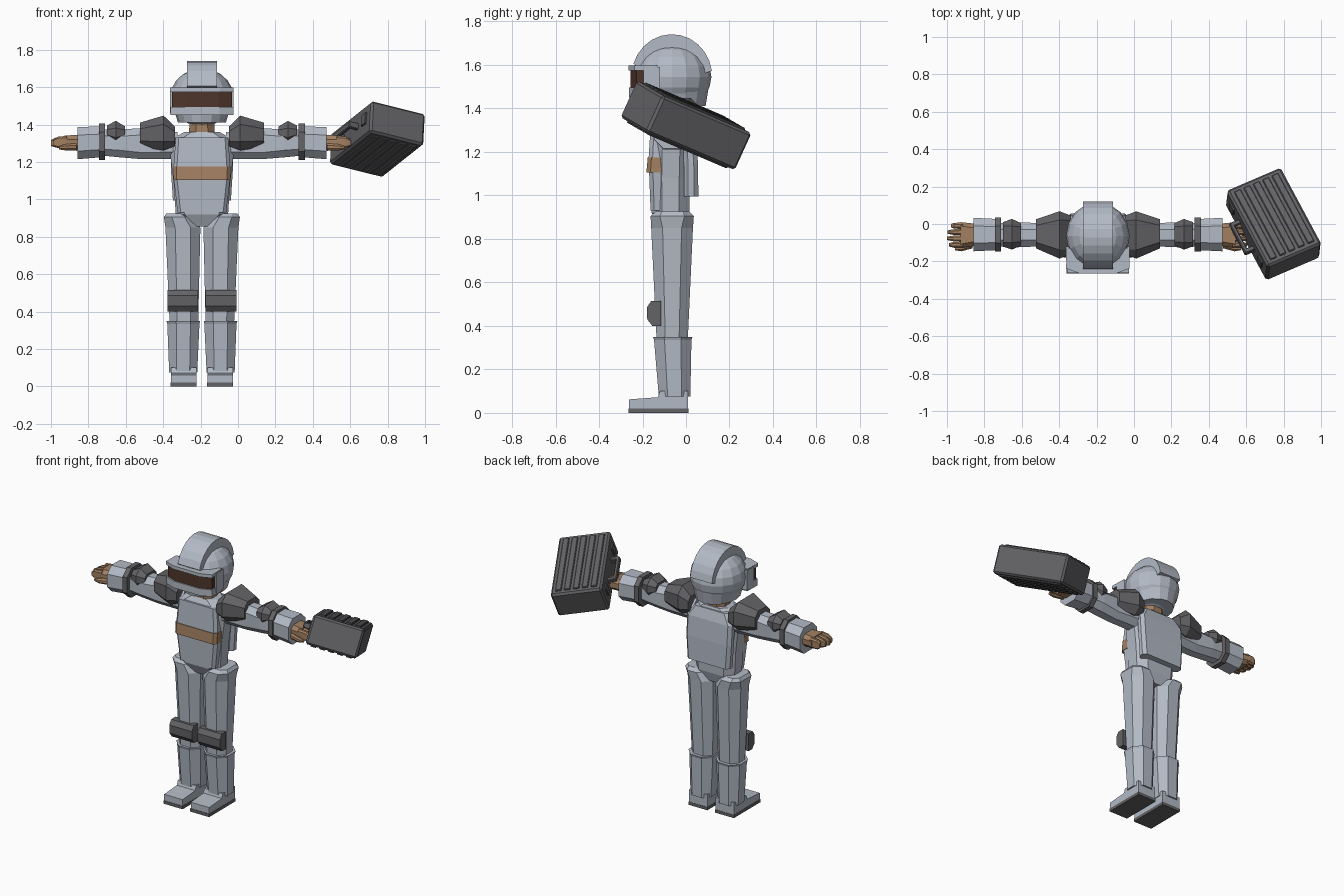
import bpy, bmesh, math
from mathutils import Matrix, Vector

if "Cube" in bpy.data.objects:
    bpy.data.objects.remove(bpy.data.objects["Cube"])

CX = -0.193          # body centre line
SIDES = (("left", 1), ("right", -1))


def material(name, rgb):
    m = bpy.data.materials.new(name)
    m.use_nodes = True
    col = (*rgb, 1)
    m.diffuse_color = col
    m.node_tree.nodes["Principled BSDF"].inputs["Base Color"].default_value = col
    return m


ARMOR = material("pale_grey_armor", (0.45, 0.49, 0.56))
DARK = material("dark_grey", (0.125, 0.122, 0.132))
TAN = material("tan_brown", (0.36, 0.215, 0.12))
VISOR = material("dark_brown_visor", (0.075, 0.036, 0.024))


def finish(name, bm, mat):
    bmesh.ops.recalc_face_normals(bm, faces=bm.faces)
    me = bpy.data.meshes.new(name)
    bm.to_mesh(me)
    bm.free()
    me.materials.append(mat)
    ob = bpy.data.objects.new(name, me)
    bpy.context.collection.objects.link(ob)
    return ob


def loft(name, rings, mat):
    """Skin a list of equal point rings and cap both ends."""
    bm = bmesh.new()
    rows = [[bm.verts.new(p) for p in r] for r in rings]
    n = len(rows[0])
    for a, b in zip(rows, rows[1:]):
        for i in range(n):
            j = (i + 1) % n
            bm.faces.new((a[i], a[j], b[j], b[i]))
    bm.faces.new(rows[0])
    bm.faces.new(rows[-1])
    return finish(name, bm, mat)


def octagon(u0, u1, v0, v1, cut):
    c = cut * min(u1 - u0, v1 - v0)
    return [(u0 + c, v0), (u1 - c, v0), (u1, v0 + c), (u1, v1 - c),
            (u1 - c, v1), (u0 + c, v1), (u0, v1 - c), (u0, v0 + c)]


def tower(name, rows, mat, s=1, cut=0.28):
    """Upright loft, rows of (z, x0, x1, y0, y1)."""
    return loft(name, [[(CX + s * u, v, z) for u, v in octagon(*r, cut)]
                       for z, *r in rows], mat)


def sleeve(name, rows, mat, s=1, cut=0.28):
    """Sideways loft, rows of (x, y0, y1, z0, z1)."""
    return loft(name, [[(CX + s * x, u, v) for u, v in octagon(*r, cut)]
                       for x, *r in rows], mat)


def prism(name, outline, z0, z1, mat):
    return loft(name, [[(CX + x, y, z) for x, y in outline] for z in (z0, z1)], mat)


def side_prism(name, outline, x0, x1, mat, s=1):
    return loft(name, [[(CX + s * x, y, z) for y, z in outline] for x in (x0, x1)], mat)


def block(name, centre, size, mat, frame, bevel=0.0):
    bm = bmesh.new()
    bmesh.ops.create_cube(bm, size=1, matrix=Matrix.Translation(centre) @ Matrix.Diagonal((*size, 1)))
    if bevel:
        bmesh.ops.bevel(bm, geom=bm.edges[:], offset=bevel, segments=1, affect='EDGES')
    bm.transform(frame)
    return finish(name, bm, mat)


# Helmet shell, skirt and crest
HY, HZ = -0.065, 1.545
bm = bmesh.new()
bmesh.ops.create_uvsphere(bm, u_segments=16, v_segments=10, radius=1)
bm.transform(Matrix.Translation((CX, HY, HZ)) @ Matrix.Diagonal((0.17, 0.182, 0.155, 1)))
finish("helmet_shell", bm, ARMOR)

def oval(rx, ry, z):
    return [(CX + rx * math.cos(t * math.pi / 8), HY + ry * math.sin(t * math.pi / 8), z)
            for t in range(16)]

loft("helmet_skirt", [oval(0.128, 0.155, 1.41), oval(0.155, 0.17, 1.5)], ARMOR)

crest = []
for i in range(12):
    t = math.radians(8 + i * 14)
    crest.append([(CX + x, HY + ry * math.cos(t), HZ + rz * math.sin(t))
                  for x, ry, rz in ((-0.08, 0.15, 0.12), (-0.08, 0.186, 0.196),
                                    (0.08, 0.186, 0.196), (0.08, 0.15, 0.12))])
loft("helmet_crest", crest, ARMOR)

# Face frame: brow, jaw and side posts around a wrapped visor
def face_outline(grow):
    half = [(0.155, -0.12), (0.158, -0.225), (0.085, -0.253)]
    pts = [(x + grow, y - grow) for x, y in half]
    return pts + [(-x, y) for x, y in reversed(pts)]

prism("visor_glass", face_outline(0.003), 1.475, 1.59, VISOR)
prism("visor_brow", face_outline(0.012), 1.575, 1.597, ARMOR)
prism("visor_jaw", face_outline(0.010), 1.45, 1.495, ARMOR)
for side, s in SIDES:
    side_prism(side + "_visor_post", [(-0.195, 1.46), (-0.195, 1.59), (-0.12, 1.59), (-0.12, 1.46)],
               0.12, 0.17, ARMOR, s)

# Neck and torso
tower("neck", [(1.32, -0.07, 0.07, -0.13, 0.0), (1.45, -0.065, 0.065, -0.13, 0.0)], TAN)
tower("torso", [(0.855, -0.08, 0.08, -0.125, -0.005),
                (0.92, -0.14, 0.14, -0.158, 0.015),
                (1.08, -0.15, 0.15, -0.163, 0.02),
                (1.26, -0.172, 0.172, -0.16, 0.025),
                (1.32, -0.165, 0.165, -0.155, 0.025),
                (1.36, -0.095, 0.095, -0.13, 0.01)], ARMOR)
tower("chest_plate", [(1.17, -0.152, 0.152, -0.172, -0.08),
                      (1.33, -0.14, 0.14, -0.162, -0.08)], ARMOR, cut=0.2)
tower("belly_plate", [(0.93, -0.13, 0.13, -0.163, -0.08),
                      (1.12, -0.152, 0.152, -0.17, -0.08)], ARMOR, cut=0.2)
tower("chest_band", [(1.105, -0.153, 0.153, -0.182, -0.09),
                     (1.175, -0.153, 0.153, -0.176, -0.09)], TAN, cut=0.2)
tower("back_plate", [(0.995, -0.155, 0.155, -0.01, 0.057),
                     (1.15, -0.165, 0.165, -0.01, 0.055),
                     (1.28, -0.165, 0.165, -0.02, 0.045),
                     (1.345, -0.12, 0.12, -0.03, 0.025)], ARMOR, cut=0.3)

for side, s in SIDES:
    # Legs and boots
    tower(side + "_leg", [(0.85, 0.008, 0.195, -0.16, 0.032),
                          (0.33, 0.02, 0.172, -0.135, 0.008)], ARMOR, s)
    tower(side + "_hip", [(0.85, 0.008, 0.195, -0.16, 0.032),
                          (0.905, 0.05, 0.203, -0.163, 0.036),
                          (0.925, 0.09, 0.19, -0.14, 0.015)], ARMOR, s)
    tower(side + "_boot_shaft", [(0.075, 0.025, 0.175, -0.125, 0.02),
                                 (0.335, 0.013, 0.185, -0.147, 0.025),
                                 (0.35, 0.01, 0.19, -0.152, 0.03)], ARMOR, s)
    side_prism(side + "_foot", [(-0.262, 0.02), (-0.262, 0.062), (-0.13, 0.072),
                                (-0.12, 0.1), (0.01, 0.1), (0.01, 0.02)], 0.03, 0.165, ARMOR, s)
    side_prism(side + "_sole", [(-0.265, 0), (-0.265, 0.02), (0.012, 0.02), (0.012, 0)],
               0.028, 0.167, DARK, s)
    side_prism(side + "_knee_pad", [(-0.115, 0.40), (-0.155, 0.40), (-0.178, 0.43),
                                    (-0.18, 0.485), (-0.16, 0.515), (-0.115, 0.515)],
               0.02, 0.185, DARK, s)

    # Arms, from shoulder to wrist
    sleeve(side + "_arm", [(0.13, -0.125, 0.015, 1.215, 1.36),
                           (0.32, -0.12, 0.005, 1.215, 1.38),
                           (0.44, -0.125, 0.01, 1.225, 1.375),
                           (0.54, -0.12, 0.005, 1.235, 1.375)], ARMOR, s)
    sleeve(side + "_shoulder_pad", [(0.145, -0.16, 0.045, 1.285, 1.39),
                                    (0.205, -0.185, 0.068, 1.262, 1.448),
                                    (0.332, -0.13, 0.025, 1.28, 1.41)], DARK, s, 0.25)
    sleeve(side + "_elbow_pad", [(0.41, -0.115, 0.005, 1.325, 1.39),
                                 (0.46, -0.137, 0.027, 1.292, 1.42),
                                 (0.508, -0.12, 0.01, 1.325, 1.395)], DARK, s, 0.3)
    sleeve(side + "_wrist_ring", [(0.517, -0.148, 0.035, 1.21, 1.405),
                                  (0.55, -0.148, 0.035, 1.21, 1.405)], DARK, s, 0.25)
    sleeve(side + "_cuff", [(0.545, -0.14, 0.027, 1.225, 1.39),
                            (0.665, -0.146, 0.033, 1.215, 1.387)], ARMOR, s, 0.25)

    # Hand with four fingers and a thumb
    sleeve(side + "_palm", [(0.64, -0.115, 0.0, 1.26, 1.345),
                            (0.735, -0.128, 0.01, 1.268, 1.342)], TAN, s)
    for i, tip in enumerate((0.785, 0.803, 0.807, 0.797)):
        y = 0.008 - i * 0.034
        sleeve(f"{side}_finger_{i + 1}", [(0.72, y - 0.034, y, 1.275, 1.34),
                                          (0.77, y - 0.033, y - 0.002, 1.275, 1.335),
                                          (tip, y - 0.026, y - 0.008, 1.285, 1.318)], TAN, s)
    sleeve(side + "_thumb", [(0.67, -0.13, -0.09, 1.26, 1.3),
                             (0.73, -0.146, -0.11, 1.262, 1.295),
                             (0.765, -0.14, -0.12, 1.267, 1.285)], TAN, s)

# Case: length, width and thickness axes of its tilted frame
length = Vector((-0.22, 0.41, -0.175)).normalized()
width = Vector((0.29, 0.12, -0.07))
width = (width - width.dot(length) * length).normalized()
thick = width.cross(length)
FRAME = Matrix((length, width, thick)).transposed().to_4x4()
FRAME.translation = (0.745, 0.0, 1.322)

block("case_body", (0, 0, 0), (0.497, 0.322, 0.186), DARK, FRAME, 0.012)
for face, k in (("upper", 1), ("lower", -1)):
    for i in range(5):
        block(f"case_{face}_rib_{i + 1}", (0, -0.112 + i * 0.056, k * 0.093),
              (0.44, 0.038, 0.018), DARK, FRAME, 0.004)
for i, k in enumerate((-1, 1)):
    block(f"case_latch_{i + 1}", (k * 0.17, -0.163, 0.01), (0.05, 0.014, 0.065), DARK, FRAME, 0.003)
    block(f"handle_post_{i + 1}", (k * 0.085, -0.18, 0), (0.025, 0.05, 0.035), DARK, FRAME, 0.004)
block("case_handle", (0, -0.205, 0), (0.195, 0.022, 0.035), DARK, FRAME, 0.005)
